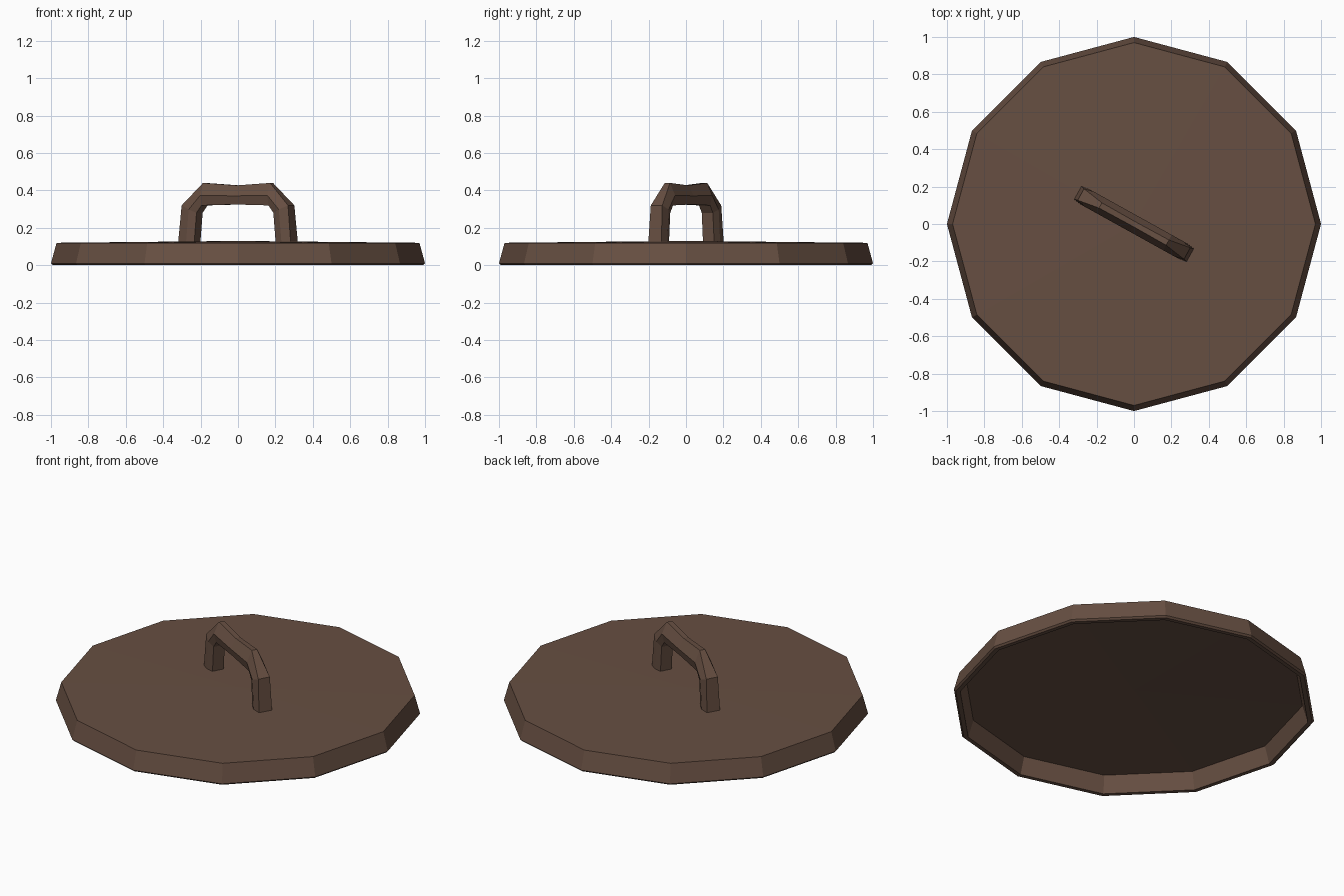
import bpy, bmesh
from math import radians, cos, sin, pi
from mathutils import Vector, Matrix

cube = bpy.data.objects.get("Cube")
if cube:
    bpy.data.objects.remove(cube)

brown = bpy.data.materials.new("dark brown wood")
brown.use_nodes = True
COLOUR = (0.135, 0.078, 0.054, 1)
brown.diffuse_color = COLOUR
brown.node_tree.nodes["Principled BSDF"].inputs["Base Color"].default_value = COLOUR


def finish(bm, name):
    bmesh.ops.recalc_face_normals(bm, faces=bm.faces)
    mesh = bpy.data.meshes.new(name)
    bm.to_mesh(mesh)
    bm.free()
    mesh.materials.append(brown)
    obj = bpy.data.objects.new(name, mesh)
    bpy.context.collection.objects.link(obj)
    return obj


def bridge(bm, a, b):
    for i in range(len(a)):
        j = (i + 1) % len(a)
        bm.faces.new((a[i], a[j], b[j], b[i]))


def fan(bm, ring, z):
    tip = bm.verts.new((0, 0, z))
    for i in range(len(ring)):
        bm.faces.new((ring[i], ring[(i + 1) % len(ring)], tip))


# Lid: twelve-sided shell with a sloped rim, hollow underneath
SIDES = 12
bm = bmesh.new()
profile = [(0.97, 0.12), (1.0, 0.01), (0.99, 0.0), (0.965, 0.0), (0.935, 0.1)]
rings = [[bm.verts.new((r * cos(2 * pi * i / SIDES), r * sin(2 * pi * i / SIDES), z))
          for i in range(SIDES)] for r, z in profile]
for a, b in zip(rings, rings[1:]):
    bridge(bm, a, b)
fan(bm, rings[0], 0.13)
fan(bm, rings[-1], 0.105)
finish(bm, "lid")

# Handle: six-sided bar swept over an arch, flat at the feet and ridged on top
# Each station: outer point, inner point, half width of the outer edge
half = [((0.345, 0.11), (0.25, 0.11), 0.04),
        ((0.325, 0.32), (0.235, 0.28), 0.035),
        ((0.205, 0.44), (0.205, 0.32), 0.016)]
middle = [((0, 0.427), (0, 0.325), 0.014)]
mirrored = [((-o[0], o[1]), (-i[0], i[1]), w) for o, i, w in reversed(half)]

bm = bmesh.new()
sections = []
for outer, inner, w in half + middle + mirrored:
    o = Vector((outer[0], 0, outer[1]))
    n = Vector((inner[0], 0, inner[1]))
    mid = o.lerp(n, 0.55)
    across = Vector((0, 1, 0))
    points = [o + across * w, mid + across * 0.047, n + across * 0.034,
              n - across * 0.034, mid - across * 0.047, o - across * w]
    sections.append([bm.verts.new(p) for p in points])
for a, b in zip(sections, sections[1:]):
    bridge(bm, a, b)
bm.faces.new(sections[0])
bm.faces.new(sections[-1])
bmesh.ops.rotate(bm, verts=bm.verts, cent=(0, 0, 0),
                 matrix=Matrix.Rotation(radians(-29), 3, 'Z'))
finish(bm, "handle")
